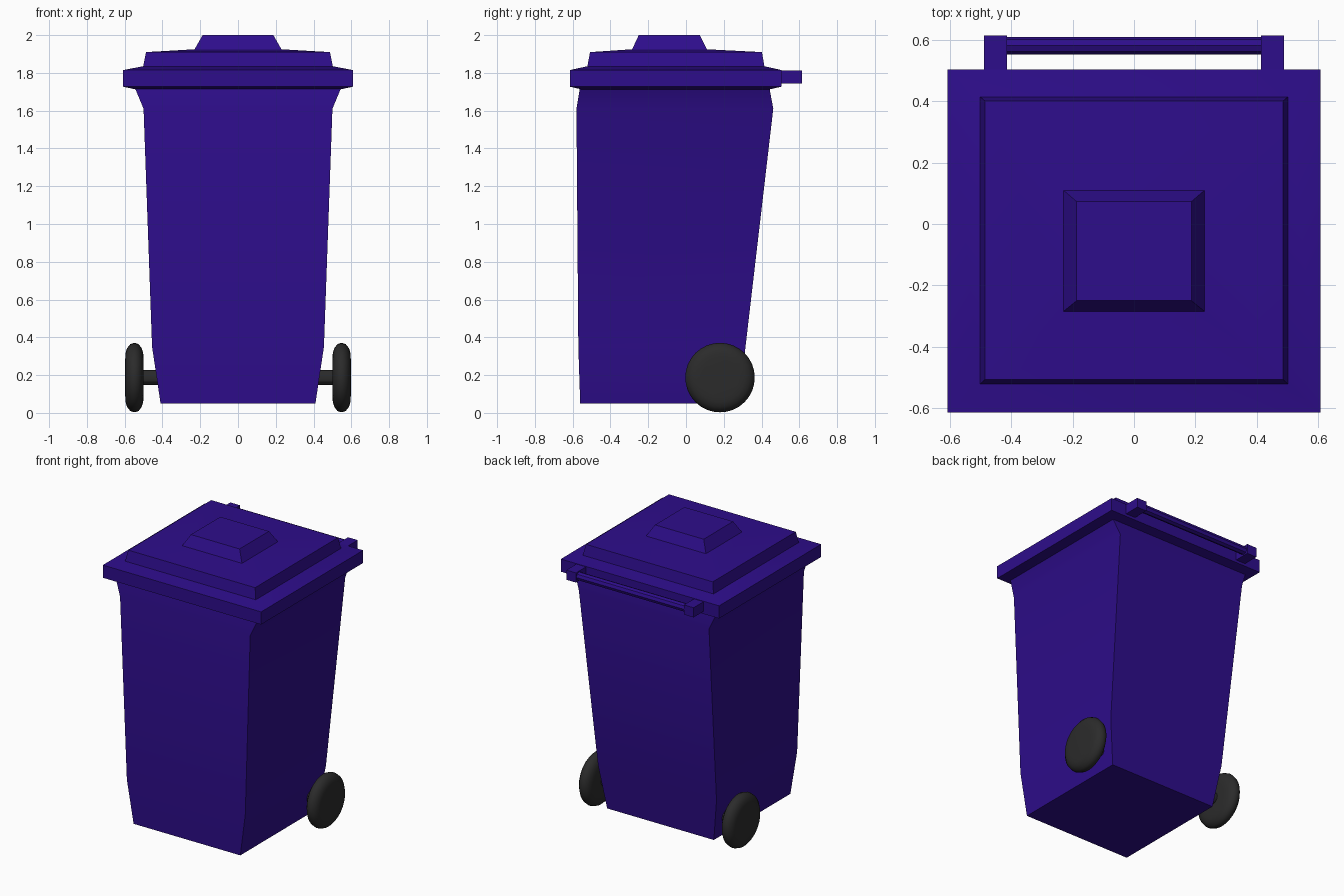
import bpy, bmesh
from math import pi, sin, cos, radians

cube = bpy.data.objects.get("Cube")
if cube:
    bpy.data.objects.remove(cube, do_unlink=True)


def material(name, rgb):
    m = bpy.data.materials.new(name)
    m.use_nodes = True
    m.diffuse_color = (*rgb, 1)
    bsdf = next(n for n in m.node_tree.nodes if n.type == 'BSDF_PRINCIPLED')
    bsdf.inputs["Base Color"].default_value = (*rgb, 1)
    return m


PURPLE = material("deep_purple_plastic", (0.027, 0.004, 0.26))
RUBBER = material("dark_rubber", (0.024, 0.024, 0.024))


def loft(name, rings, mat, angle=30):
    """Skin a list of point rings into a closed, capped solid."""
    bm = bmesh.new()
    loops = [[bm.verts.new(p) for p in ring] for ring in rings]
    n = len(loops[0])
    for a, b in zip(loops, loops[1:]):
        for i in range(n):
            j = (i + 1) % n
            bm.faces.new((a[i], a[j], b[j], b[i]))
    bm.faces.new(loops[0])
    bm.faces.new(loops[-1])
    bmesh.ops.recalc_face_normals(bm, faces=bm.faces)
    me = bpy.data.meshes.new(name)
    bm.to_mesh(me)
    bm.free()
    me.materials.append(mat)
    ob = bpy.data.objects.new(name, me)
    bpy.context.collection.objects.link(ob)
    bpy.ops.object.select_all(action='DESELECT')
    ob.select_set(True)
    bpy.context.view_layer.objects.active = ob
    bpy.ops.object.shade_smooth_by_angle(angle=radians(angle))
    return ob


def box_rings(levels):
    """Rectangles given as height, half width, front y, back y."""
    return [[(-x, f, z), (x, f, z), (x, b, z), (-x, b, z)] for z, x, f, b in levels]


def lathe_x(profile, y, z, sides):
    """Circles around an axis along x, given as x position and radius."""
    return [[(x, y + r * cos(2 * pi * i / sides), z + r * sin(2 * pi * i / sides))
             for i in range(sides)] for x, r in profile]


# Tapered bin body
loft("bin_body", box_rings([
    (0.05, 0.41, -0.56, 0.28),
    (0.35, 0.455, -0.57, 0.315),
    (1.61, 0.5, -0.58, 0.462),
    (1.73, 0.55, -0.56, 0.44)]), PURPLE)

# Stepped lid with overhanging rim and raised centre
loft("lid", box_rings([
    (1.712, 0.54, -0.55, 0.44),
    (1.727, 0.608, -0.615, 0.505),
    (1.815, 0.608, -0.615, 0.505),
    (1.835, 0.502, -0.522, 0.415),
    (1.91, 0.487, -0.508, 0.402),
    (1.925, 0.23, -0.285, 0.11),
    (2.0, 0.187, -0.25, 0.073)]), PURPLE)

# Rear handle
loft("handle_bar", lathe_x([(-0.43, 0.028), (0.43, 0.028)], 0.582, 1.778, 8), PURPLE)

# Axle and wheels
AXLE_Y, AXLE_Z = 0.18, 0.187
loft("axle", lathe_x([(-0.53, 0.04), (0.53, 0.04)], AXLE_Y, AXLE_Z, 12), RUBBER)
tyre = [(0.5, 0.1), (0.502, 0.13), (0.51, 0.155), (0.526, 0.177), (0.548, 0.184),
        (0.57, 0.177), (0.588, 0.155), (0.595, 0.13), (0.597, 0.1)]
for side, s in (("left", 1), ("right", -1)):
    loft(side + "_wheel", lathe_x([(s * x, r) for x, r in tyre], AXLE_Y, AXLE_Z, 32),
         RUBBER, 50)
    bracket = loft(side + "_handle_bracket", box_rings([
        (1.745, 0.037, 0.45, 0.615), (1.812, 0.037, 0.45, 0.615)]), PURPLE)
    bracket.location.x = s * 0.452
